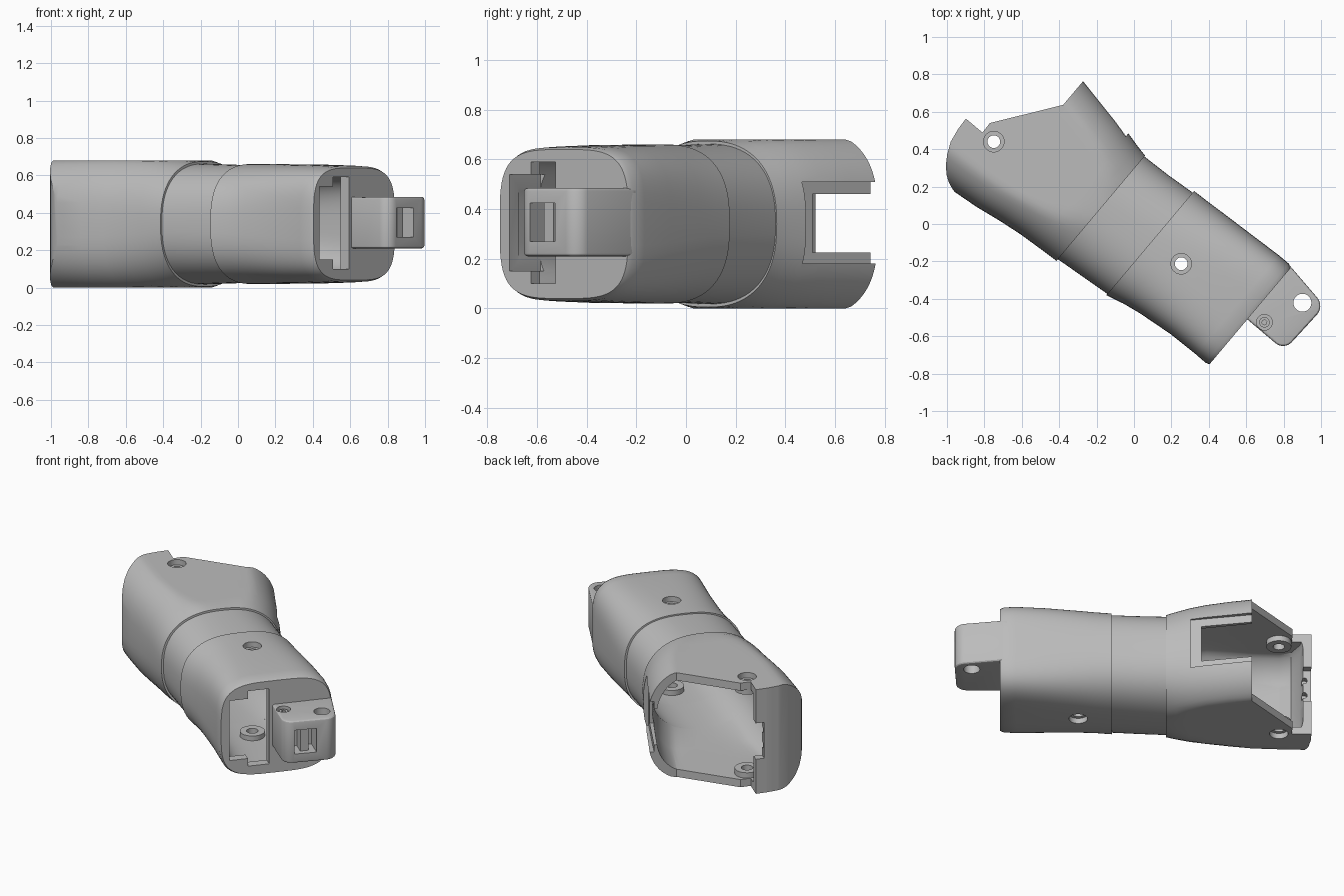
import bpy, bmesh, math

if "Cube" in bpy.data.objects:
    bpy.data.objects.remove(bpy.data.objects["Cube"])

MID = 0.34          # height of the arm's centre line
TURN = math.radians(-40.1)   # arm runs diagonally across the ground plane

grey = bpy.data.materials.new("plain_grey")
grey.use_nodes = True
grey.diffuse_color = (0.5, 0.5, 0.5, 1)
grey.node_tree.nodes["Principled BSDF"].inputs["Base Color"].default_value = (0.5, 0.5, 0.5, 1)


def finish_mesh(name, bm):
    bmesh.ops.recalc_face_normals(bm, faces=bm.faces)
    me = bpy.data.meshes.new(name)
    bm.to_mesh(me)
    bm.free()
    ob = bpy.data.objects.new(name, me)
    bpy.context.scene.collection.objects.link(ob)
    return ob


def loft(name, stations, flat=1.0, sides=72):
    """Skin superellipse rings: (along, side min, side max, half height, power)."""
    bm = bmesh.new()
    rings = []
    for a, lo, hi, half, power in stations:
        ring = []
        for i in range(sides):
            t = math.tau * i / sides
            c, s = math.cos(t), math.sin(t)
            u = math.copysign(abs(c) ** (2 / power), c)
            w = math.copysign(abs(s) ** (2 / power), s) * half
            w = max(-flat, min(flat, w))
            ring.append(bm.verts.new((a, (lo + hi) / 2 + u * (hi - lo) / 2, MID + w)))
        rings.append(ring)
    for r, q in zip(rings, rings[1:]):
        for i in range(sides):
            j = (i + 1) % sides
            bm.faces.new((r[i], r[j], q[j], q[i]))
    bm.faces.new(rings[0])
    bm.faces.new(rings[-1])
    return finish_mesh(name, bm)


def prism(name, outline, z0, z1, round_over=None, radius=0.06):
    bm = bmesh.new()
    low = [bm.verts.new((x, y, z0)) for x, y in outline]
    high = [bm.verts.new((x, y, z1)) for x, y in outline]
    bm.faces.new(low)
    bm.faces.new(high)
    for i in range(len(low)):
        j = (i + 1) % len(low)
        bm.faces.new((low[i], low[j], high[j], high[i]))
    if round_over is not None:
        edges = [e for e in bm.edges
                 if e.verts[0].co.xy == e.verts[1].co.xy and e.verts[0].co.x > round_over]
        bmesh.ops.bevel(bm, geom=edges, offset=radius, segments=8, affect='EDGES', profile=0.5)
    return finish_mesh(name, bm)


def block(name, a0, a1, b0, b1, z0, z1):
    return prism(name, [(a0, b0), (a1, b0), (a1, b1), (a0, b1)], z0, z1)


def rod(name, a, b, r, z0, z1, sides=32):
    pts = [(a + r * math.cos(math.tau * i / sides), b + r * math.sin(math.tau * i / sides))
           for i in range(sides)]
    return prism(name, pts, z0, z1)


def bake(ob):
    dg = bpy.context.evaluated_depsgraph_get()
    me = bpy.data.meshes.new_from_object(ob.evaluated_get(dg))
    ob.modifiers.clear()
    ob.data = me


def cut(ob, *cutters, keep=False):
    for c in cutters:
        m = ob.modifiers.new("cut", 'BOOLEAN')
        m.operation, m.solver, m.object = 'DIFFERENCE', 'EXACT', c
        bake(ob)
        if not keep:
            bpy.data.objects.remove(c)


# Hollow running through the whole arm
cavity = loft("cavity_cutter", [
    (0.735, -0.27, 0.32, 0.265, 4), (0.5, -0.27, 0.31, 0.265, 3.4),
    (0.13, -0.33, 0.29, 0.27, 2.6), (-0.2, -0.36, 0.265, 0.28, 2.4),
    (-0.43, -0.385, 0.32, 0.33, 2.6), (-0.7, -0.425, 0.37, 0.335, 2.9),
    (-0.86, -0.435, 0.38, 0.335, 2.9), (-0.93, -0.4, 0.38, 0.335, 2.9),
    (-0.98, -0.3, 0.38, 0.335, 2.9), (-1.0, -0.2, 0.38, 0.335, 2.9)], flat=0.29)

# Wide upper shell with flattened top and bottom
upper = loft("upper_shell", [
    (-0.19, -0.418, 0.318, 0.335, 2.4), (-0.25, -0.421, 0.33, 0.35, 2.45),
    (-0.33, -0.426, 0.35, 0.364, 2.55), (-0.43, -0.433, 0.372, 0.374, 2.65),
    (-0.566, -0.45, 0.396, 0.38, 2.8), (-0.7, -0.472, 0.422, 0.382, 2.9),
    (-0.86, -0.488, 0.44, 0.382, 2.9), (-1.1, -0.5, 0.44, 0.382, 2.9)], flat=0.34)
cut(upper, cavity, keep=True)
cut(upper,
    # open mouth
    prism("mouth", [(-0.7, 0.6), (-0.7, 0.243), (-0.937, -0.083), (-0.935, -0.148),
                    (-1.2, -0.148), (-1.2, 0.6)], -1, 2),
    # curved end wall
    prism("end_curve", [(-0.75, -0.6), (-0.82, -0.49), (-0.86, -0.483), (-0.9, -0.468),
                        (-0.935, -0.445), (-0.97, -0.41), (-1.003, -0.36), (-1.033, -0.295),
                        (-1.046, -0.22), (-1.053, -0.1), (-1.3, -0.1), (-1.3, -0.6)], -1, 2),
    # stepped side slot
    prism("slot_rim", [(-0.335, 0.318), (-0.8, 0.4), (-0.8, 0.6), (-0.335, 0.6)], 0.18, 0.51),
    block("slot", -0.8, -0.4, 0.2, 0.6, 0.225, 0.46),
    # end wall notch
    block("notch", -1.2, -0.9, -0.2, 0.0, 0.225, 0.46))

# Two fixing holes in the floor of the notch
for z in (0.295, 0.395):
    hole = rod("notch_hole", 0, 0, 0.02, -0.04, 0.04, 16)
    hole.rotation_euler.x = math.pi / 2
    hole.location = (-1.005, -0.2, z)
    bpy.context.view_layer.update()
    cut(upper, hole)

# Slightly inset neck
neck = loft("neck_ring", [
    (-0.21, -0.408, 0.311, 0.323, 2.4), (-0.03, -0.392, 0.318, 0.318, 2.5),
    (0.15, -0.376, 0.332, 0.312, 2.6)])
cut(neck, cavity, keep=True)

# Lower body tapering to a rounded rectangle
lower = loft("lower_body", [
    (0.132, -0.387, 0.342, 0.321, 2.6), (0.23, -0.362, 0.346, 0.321, 2.7),
    (0.33, -0.345, 0.352, 0.32, 2.9), (0.53, -0.324, 0.362, 0.318, 3.4),
    (0.7, -0.32, 0.371, 0.313, 3.8), (0.77, -0.321, 0.371, 0.309, 3.8),
    (0.792, -0.314, 0.362, 0.3, 3.8)])
cut(lower, cavity, keep=True)
cut(lower,
    block("end_slot", 0.6, 0.9, -0.262, -0.02, 0.15, 0.54),
    block("end_slot_wide", 0.6, 0.9, -0.15, -0.02, 0.1, 0.59))
bpy.data.objects.remove(cavity)

parts = [upper, neck, lower]

# Countersunk screw holes with bosses inside, top and bottom
for host, label, a, b, rim in ((upper, "upper", -0.857, -0.146, 0.305),
                               (lower, "lower", 0.33, 0.0, 0.285)):
    for sign, side in ((1, "top"), (-1, "bottom")):
        def span(d0, d1):
            return sorted((MID + sign * d0, MID + sign * d1))
        cut(host, rod("sink", a, b, 0.055, *span(rim, 0.6)))
        cut(host, rod("bore", a, b, 0.034, *span(0.15, 0.6)))
        boss = rod(f"{label}_{side}_boss", a, b, 0.074, *span(rim - 0.05, rim - 0.003))
        cut(boss, rod("bore", a, b, 0.034, *span(0, 0.6)))
        parts.append(boss)

# Hinge lug on the lower end
lug = prism("hinge_lug", [(0.74, 0.0), (1.05, 0.0), (1.063, 0.32), (0.77, 0.368), (0.74, 0.368)],
            0.21, 0.485, round_over=0.95)
bev = lug.modifiers.new("soft_edges", 'BEVEL')
bev.width, bev.segments, bev.limit_method, bev.angle_limit = 0.014, 3, 'ANGLE', math.radians(40)
bake(lug)
cut(lug,
    rod("pin_hole", 0.96, 0.258, 0.048, 0, 1),
    rod("screw_sink", 0.872, 0.047, 0.042, 0.45, 1),
    block("latch_pocket", 0.94, 1.2, 0.065, 0.2, 0.27, 0.425))
parts.append(lug)

# Screw head and latch inside the lug
screw = rod("lug_screw", 0.872, 0.047, 0.028, 0.44, 0.472, 24)
cut(screw, rod("socket", 0.872, 0.047, 0.014, 0.455, 1, 6))
parts.append(screw)
parts.append(block("latch_bar", 0.93, 1.02, 0.11, 0.16, 0.265, 0.43))

# Turn into place, colour and shade
bpy.ops.object.select_all(action='DESELECT')
for ob in parts:
    ob.rotation_euler.z = TURN
    ob.data.materials.clear()
    ob.data.materials.append(grey)
    for p in ob.data.polygons:
        p.material_index = 0
    ob.select_set(True)
bpy.context.view_layer.objects.active = upper
bpy.ops.object.shade_smooth_by_angle(angle=math.radians(28))
